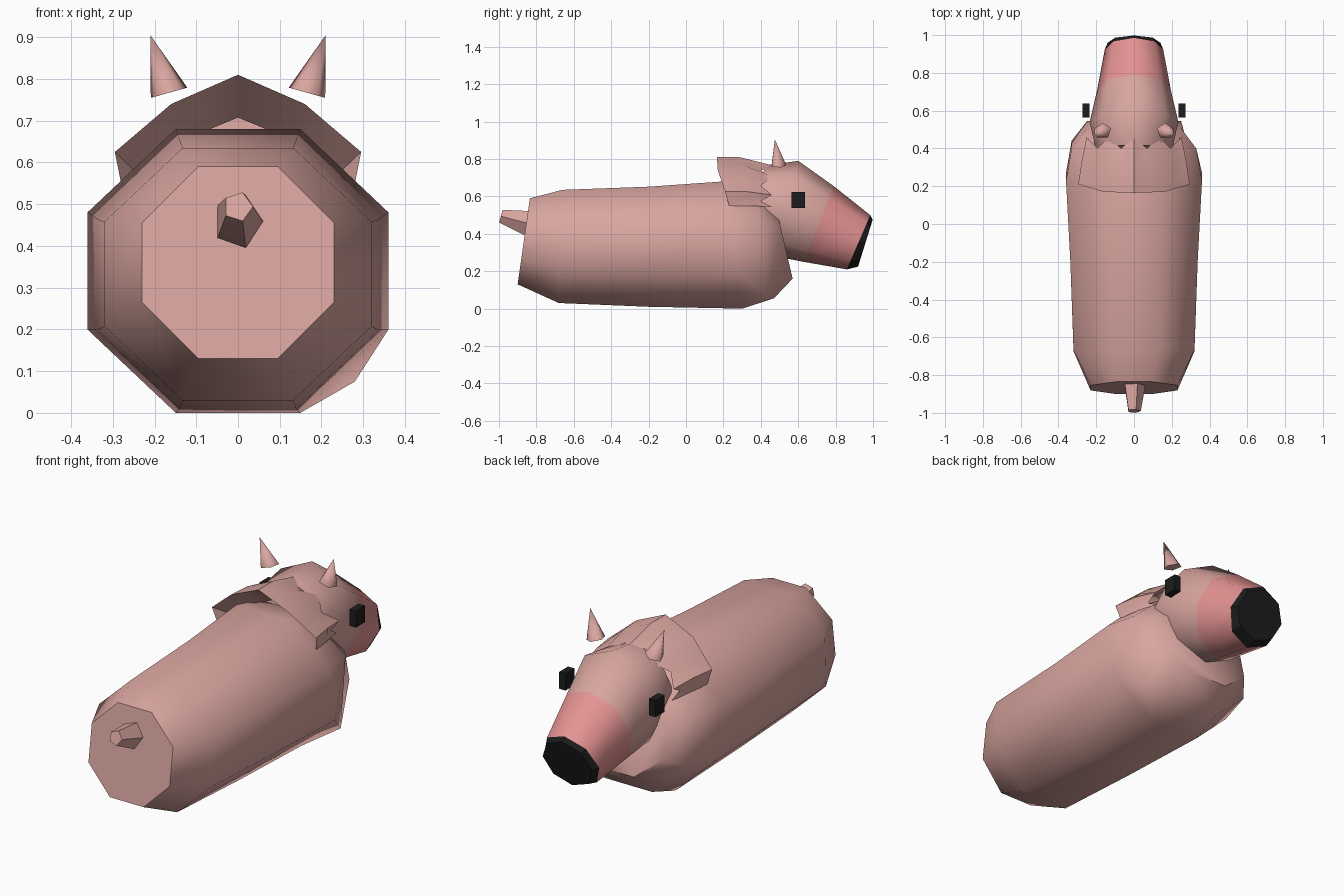
import bpy, math
from mathutils import Vector

if "Cube" in bpy.data.objects:
    bpy.data.objects.remove(bpy.data.objects["Cube"])


def material(name, rgb):
    m = bpy.data.materials.new(name)
    m.diffuse_color = (*rgb, 1)
    m.use_nodes = True
    m.node_tree.nodes["Principled BSDF"].inputs["Base Color"].default_value = m.diffuse_color
    return m


SKIN = material("skin", (0.70, 0.38, 0.35))
PINK = material("snout_pink", (0.78, 0.29, 0.29))
BLACK = material("black", (0.012, 0.012, 0.012))


def make(name, verts, faces, mat, angle=55):
    me = bpy.data.meshes.new(name)
    me.from_pydata([tuple(v) for v in verts], [], faces)
    me.materials.append(mat)
    ob = bpy.data.objects.new(name, me)
    bpy.context.collection.objects.link(ob)
    bpy.ops.object.select_all(action='DESELECT')
    ob.select_set(True)
    bpy.context.view_layer.objects.active = ob
    bpy.ops.object.mode_set(mode='EDIT')
    bpy.ops.mesh.select_all(action='SELECT')
    bpy.ops.mesh.normals_make_consistent(inside=False)
    bpy.ops.object.mode_set(mode='OBJECT')
    bpy.ops.object.shade_smooth_by_angle(angle=math.radians(angle))
    return ob


def loft(name, rings, mat, closed=True, cap=(True, True), angle=55):
    n = len(rings[0])
    verts = [v for r in rings for v in r]
    faces = []
    for r in range(len(rings) - 1):
        for i in range(n if closed else n - 1):
            a, b = r * n + i, r * n + (i + 1) % n
            faces.append((a, b, b + n, a + n))
    if cap[0]:
        faces.append(tuple(range(n)))
    if cap[1]:
        faces.append(tuple(range(len(verts) - n, len(verts))))
    return make(name, verts, faces, mat, angle)


def ring(yb, zb, yt, zt, half_width, n=8, turn=0.0, flat=True):
    """Ring from its bottom point (yb, zb) to its top point (yt, zt)."""
    k = 1 / math.cos(math.pi / n) if flat else 1
    pts = []
    for i in range(n):
        a = math.tau * i / n + turn
        s = (math.sin(a) * k + 1) / 2
        pts.append(Vector((math.cos(a) * k * half_width,
                           yb + (yt - yb) * s, zb + (zt - zb) * s)))
    return pts


# Body: flat-topped octagonal barrel with tilted ends
T = math.pi / 8
body = [ring(-0.90, 0.13, -0.835, 0.59, 0.23, turn=T),
        ring(-0.68, 0.03, -0.66, 0.635, 0.32, turn=T),
        ring(-0.20, 0.01, -0.20, 0.652, 0.337, turn=T),
        ring(0.30, 0.0, 0.20, 0.68, 0.36, turn=T),
        ring(0.47, 0.055, 0.37, 0.645, 0.33, turn=T),
        ring(0.57, 0.16, 0.48, 0.55, 0.25, turn=T)]
body[4][7] = Vector((0.28, 0.43, 0.075))
loft("body", body, SKIN)

# Head, snout and nose share tilted rings
head = [ring(0.36, 0.36, 0.42, 0.765, 0.20, flat=False),
        ring(0.48, 0.28, 0.60, 0.79, 0.235, flat=False),
        ring(0.63, 0.25, 0.79, 0.655, 0.195, flat=False)]
nose_ring = ring(0.86, 0.21, 0.985, 0.50, 0.155, flat=False)
tip_ring = ring(0.92, 0.225, 0.998, 0.475, 0.14, flat=False)
loft("head", head, SKIN, cap=(True, False))
loft("snout", [head[2], nose_ring], PINK, cap=(False, False))
loft("nose", [nose_ring, tip_ring], BLACK, cap=(False, True), angle=30)

# Mane: hood over the neck with a jagged front edge
side = [(-0.28, 0.55), (-0.295, 0.625), (-0.16, 0.74), (0, 0.81),
        (0.16, 0.74), (0.295, 0.625), (0.28, 0.55)]
back_y = [0.23, 0.21, 0.17, 0.165, 0.17, 0.21, 0.23]
inner = [Vector((x * 0.8, 0.30, 0.40 + (z - 0.40) * 0.75)) for x, z in side]
back = [Vector((x, y, z)) for (x, z), y in zip(side, back_y)]
mid = [Vector((x * 0.94, y + 0.12, z)) for (x, z), y in zip(side, back_y)]
front = []
for i in range(6):
    for f in (0.0, 0.5):
        p = Vector(side[i]).lerp(Vector(side[i + 1]), f)
        front.append(Vector((p.x * 0.85, 0.46 if f == 0 else 0.40,
                             0.50 + (p.y - 0.50) * 0.86)))
front.append(Vector((0.238, 0.46, 0.543)))


def doubled(arc):
    out = []
    for a, b in zip(arc, arc[1:]):
        out += [a, a.lerp(b, 0.5)]
    return out + [arc[-1]]


loft("mane", [doubled(inner), doubled(back), doubled(mid), front],
     SKIN, closed=False, cap=(False, False), angle=40)

# Ears: small pentagonal cones, leaning outward
for s, label in ((-1, "left"), (1, "right")):
    base = []
    for i in range(5):
        a = math.tau * i / 5 + 0.3
        dx = 0.046 * math.cos(a)
        base.append(Vector((s * (0.165 + dx), 0.493 + 0.043 * math.sin(a),
                            0.767 - dx * 0.28)))
    base.append(Vector((s * 0.21, 0.475, 0.905)))
    make("ear_" + label, base,
         [tuple(range(5))] + [(i, (i + 1) % 5, 5) for i in range(5)], SKIN, 75)

# Eyes: small boxes beside the head
for s, label in ((-1, "left"), (1, "right")):
    bpy.ops.mesh.primitive_cube_add(size=1, location=(s * 0.255, 0.60, 0.58))
    eye = bpy.context.object
    eye.name = "eye_" + label
    eye.scale = (0.037, 0.074, 0.085)
    eye.data.materials.append(BLACK)

# Tail: tapered pentagonal stub
tail = [ring(-0.84, 0.39, -0.80, 0.525, 0.062, n=5, turn=1.26, flat=False),
        ring(-0.872, 0.393, -0.84, 0.525, 0.06, n=5, turn=1.26, flat=False),
        ring(-1.0, 0.458, -0.98, 0.53, 0.036, n=5, turn=1.26, flat=False)]
loft("tail", tail, SKIN)
